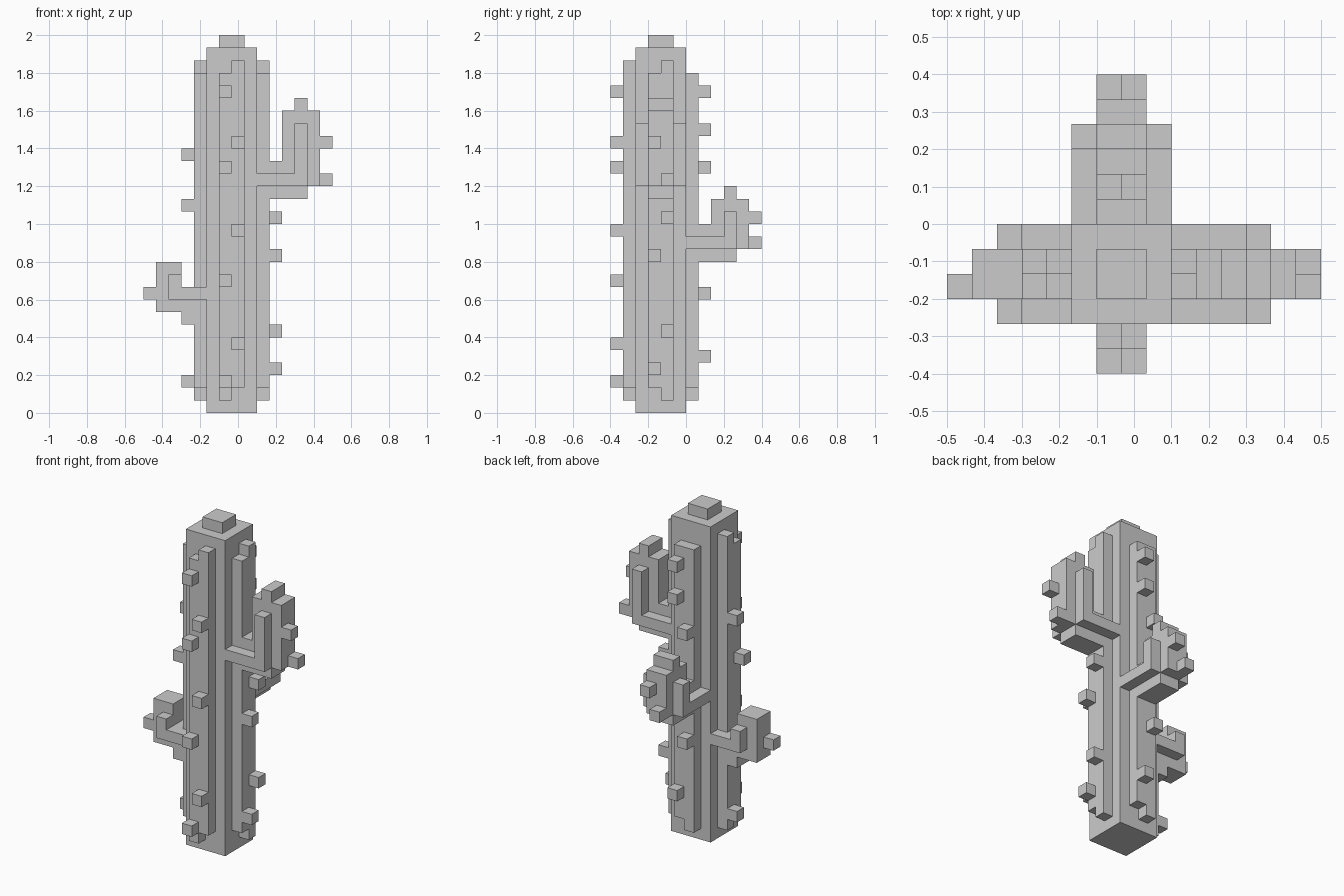
import bpy, bmesh, math
from mathutils import Vector

if "Cube" in bpy.data.objects:
    bpy.data.objects.remove(bpy.data.objects["Cube"])

# The cactus sits on a grid of 1/15 unit cells: 15 x 12 x 30
U = 1 / 15
ORIGIN = Vector((-0.5, -0.4, 0.0))
parts = {}


def box(name, x, y, z):
    """Fill a block of cells, each axis given as (start, end)."""
    parts.setdefault(name, set()).update(
        (i, j, k) for i in range(*x) for j in range(*y) for k in range(*z))


def cell(name, i, j, k):
    box(name, (i, i + 1), (j, j + 1), (k, k + 1))


# Trunk and cap
box("trunk", (5, 9), (2, 6), (0, 29))
box("top_cap", (6, 8), (3, 5), (29, 30))

# Trunk ribs: two staggered columns per side
box("front_rib", (6, 7), (1, 2), (1, 27))
box("front_rib", (7, 8), (1, 2), (2, 28))
box("back_rib", (6, 7), (6, 7), (1, 27))
box("back_rib", (7, 8), (6, 7), (2, 27))
for name, i in (("left_rib", 4), ("right_rib", 9)):
    box(name, (i, i + 1), (3, 4), (2, 27))
    box(name, (i, i + 1), (4, 5), (1, 28))

# Right arm: core, underside rib, tip and side ribs
box("right_arm", (10, 11), (3, 5), (18, 20))
box("right_arm", (11, 14), (3, 5), (18, 24))
box("right_arm", (10, 13), (3, 5), (17, 18))
box("right_arm", (12, 13), (3, 5), (24, 25))
for j in (2, 5):
    box("right_arm_ribs", (9, 13), (j, j + 1), (18, 19))
    box("right_arm_ribs", (12, 13), (j, j + 1), (19, 23))

# Back arm: same shape, shorter, growing along y
box("back_arm", (6, 8), (7, 8), (13, 15))
box("back_arm", (6, 8), (8, 11), (13, 17))
box("back_arm", (6, 8), (7, 10), (12, 13))
box("back_arm", (6, 8), (9, 10), (17, 18))
for i in (5, 8):
    box("back_arm_ribs", (i, i + 1), (6, 10), (13, 14))
    box("back_arm_ribs", (i, i + 1), (9, 10), (14, 16))

# Left arm: small stub
box("left_arm", (3, 4), (3, 5), (7, 10))
box("left_arm", (1, 3), (3, 5), (8, 12))
for j in (2, 5):
    box("left_arm_ribs", (2, 5), (j, j + 1), (9, 10))
    box("left_arm_ribs", (2, 3), (j, j + 1), (10, 11))

# Spines: single cells on the ribs and arm ends
for i, k in ((6, 25), (7, 21), (6, 19), (7, 14), (6, 10), (7, 5), (6, 2)):
    cell("front_spines", i, 0, k)
for i, k in ((7, 25), (7, 22), (6, 19), (6, 9), (7, 4)):
    cell("back_spines", i, 7, k)
for j, k in ((4, 15), (3, 12), (4, 6), (3, 3)):
    cell("right_spines", 10, j, k)
for j, k in ((4, 20), (3, 16), (4, 2)):
    cell("left_spines", 3, j, k)
for c in ((14, 3, 21), (14, 4, 18), (7, 11, 15), (6, 11, 13), (0, 3, 9)):
    cell("arm_spines", *c)

# Skin each part with its exposed cell faces, then merge coplanar faces
solid = set().union(*parts.values())
for name, cells in parts.items():
    bm = bmesh.new()
    for c in sorted(cells):
        for axis in range(3):
            for side in (0, 1):
                n = list(c)
                n[axis] += 2 * side - 1
                if tuple(n) in solid:
                    continue
                a, b = (axis + 1) % 3, (axis + 2) % 3
                ring = [(0, 0), (1, 0), (1, 1), (0, 1)]
                verts = []
                for da, db in (ring if side else ring[::-1]):
                    p = list(c)
                    p[axis] += side
                    p[a] += da
                    p[b] += db
                    verts.append(bm.verts.new(ORIGIN + U * Vector(p)))
                bm.faces.new(verts)
    bmesh.ops.remove_doubles(bm, verts=bm.verts, dist=1e-4)
    bmesh.ops.dissolve_limit(bm, angle_limit=math.radians(1),
                             verts=bm.verts, edges=bm.edges)
    mesh = bpy.data.meshes.new(name)
    bm.to_mesh(mesh)
    bm.free()
    bpy.context.collection.objects.link(bpy.data.objects.new(name, mesh))
